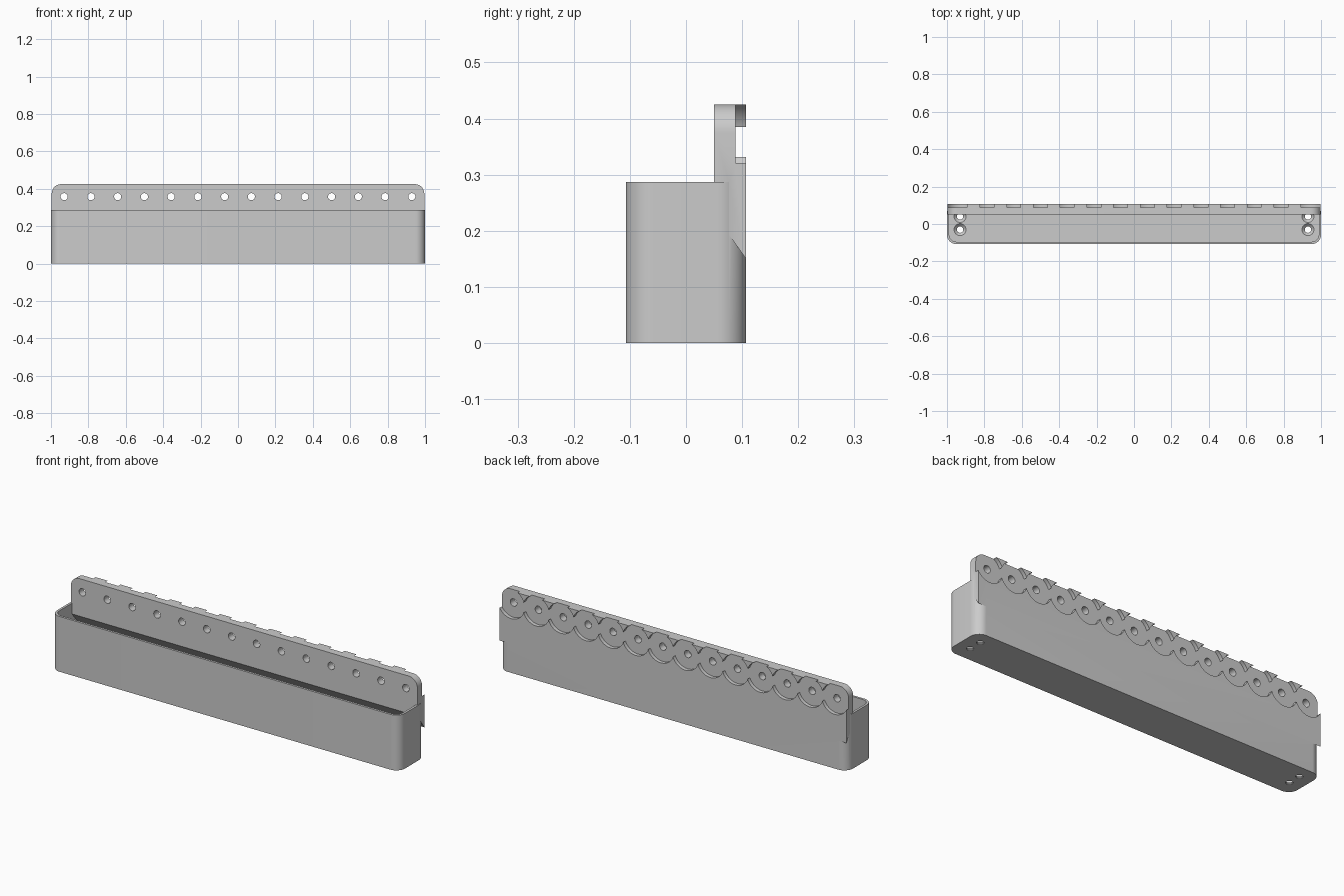
import bpy
import bmesh
from math import cos, sin, pi, radians
from mathutils import Matrix

if "Cube" in bpy.data.objects:
    bpy.data.objects.remove(bpy.data.objects["Cube"], do_unlink=True)

# Main dimensions
HALF_Y, RIM, TOP = 0.107, 0.287, 0.425
WALL, FLOOR, CORNER = 0.012, 0.02, 0.05
PLATE_X, PLATE_FRONT = 0.996, 0.05
HOLES, PITCH, HOLE_Z = 14, 0.143, 0.358

grey = bpy.data.materials.new("plain grey")
grey.use_nodes = True
grey.diffuse_color = (0.6, 0.6, 0.6, 1)
grey.node_tree.nodes["Principled BSDF"].inputs["Base Color"].default_value = (0.6, 0.6, 0.6, 1)


def make_object(name, bm):
    bmesh.ops.recalc_face_normals(bm, faces=bm.faces)
    mesh = bpy.data.meshes.new(name)
    bm.to_mesh(mesh)
    bm.free()
    mesh.materials.append(grey)
    obj = bpy.data.objects.new(name, mesh)
    bpy.context.collection.objects.link(obj)
    return obj


def prism(name, points, place, start, end):
    """Extrude a 2D outline; place(u, v, w) maps it into space."""
    bm = bmesh.new()
    rings = [[bm.verts.new(place(u, v, w)) for u, v in points] for w in (start, end)]
    for ring in rings:
        bm.faces.new(ring)
    a, b = rings
    for i in range(len(a)):
        j = (i + 1) % len(a)
        bm.faces.new((a[i], a[j], b[j], b[i]))
    return make_object(name, bm)


def cone(name, r1, r2, length, matrix, sides):
    bm = bmesh.new()
    bmesh.ops.create_cone(bm, cap_ends=True, segments=sides, radius1=r1,
                          radius2=r2, depth=length, matrix=matrix)
    return make_object(name, bm)


def rounded_rect(half_u, half_v, r, centre_v=0, steps=12):
    points = []
    for quarter, (su, sv) in enumerate([(1, 1), (-1, 1), (-1, -1), (1, -1)]):
        for i in range(steps + 1):
            a = (quarter + i / steps) * pi / 2
            points.append((su * (half_u - r) + r * cos(a),
                           centre_v + sv * (half_v - r) + r * sin(a)))
    return points


def combine(target, tool, operation="DIFFERENCE"):
    mod = target.modifiers.new("combine", "BOOLEAN")
    mod.operation, mod.solver, mod.object = operation, "EXACT", tool
    bpy.context.view_layer.update()
    graph = bpy.context.evaluated_depsgraph_get()
    mesh = bpy.data.meshes.new_from_object(target.evaluated_get(graph))
    target.modifiers.clear()
    target.data = mesh
    bpy.data.objects.remove(tool, do_unlink=True)


def upright(u, v, w):
    return (u, v, w)


def facing(u, v, w):
    return (u, w, v)


def sideways(u, v, w):
    return (w, u, v)


# Open bin with rounded corners
bin_body = prism("wall_mounted_bin", rounded_rect(1, HALF_Y, CORNER), upright, 0, RIM)
cavity = prism("cavity", rounded_rect(1 - WALL, HALF_Y - WALL, CORNER - WALL),
               upright, FLOOR, TOP)
combine(bin_body, cavity)

# Mounting plate with sloped underside and rounded top corners
profile = [(PLATE_FRONT, 0.23), (HALF_Y, 0.15), (HALF_Y, 0.5), (PLATE_FRONT, 0.5)]
plate = prism("mounting_plate", profile, sideways, -1.2, 1.2)
outline = prism("plate_outline", rounded_rect(PLATE_X, 0.3, 0.05, TOP - 0.3),
                facing, -0.2, 0.2)
combine(plate, outline, "INTERSECT")
combine(bin_body, plate, "UNION")

# Overlapping round recesses in the back, each with a through hole
turn = Matrix.Rotation(pi / 2, 4, "X")
for i in range(HOLES):
    x = (i - (HOLES - 1) / 2) * PITCH
    recess = cone("recess", 0.0765, 0.0765, 0.04,
                  Matrix.Translation((x, 0.108, HOLE_Z)) @ turn, 64)
    combine(bin_body, recess)
    hole = cone("hole", 0.019, 0.019, 0.2,
                Matrix.Translation((x, 0.08, HOLE_Z)) @ turn, 32)
    combine(bin_body, hole)

# Countersunk screw holes at both ends of the floor
for x in (-0.93, 0.93):
    for y in (-0.03, 0.04):
        shaft = cone("shaft", 0.017, 0.017, 0.06, Matrix.Translation((x, y, 0)), 32)
        combine(bin_body, shaft)
        sink = cone("countersink", 0.016, 0.033, 0.017,
                    Matrix.Translation((x, y, FLOOR - 0.0075)), 32)
        combine(bin_body, sink)

# Smooth the rounded walls, keep the edges crisp
for other in bpy.context.selected_objects:
    other.select_set(False)
bpy.context.view_layer.objects.active = bin_body
bin_body.select_set(True)
bpy.ops.object.shade_smooth_by_angle(angle=radians(30))
